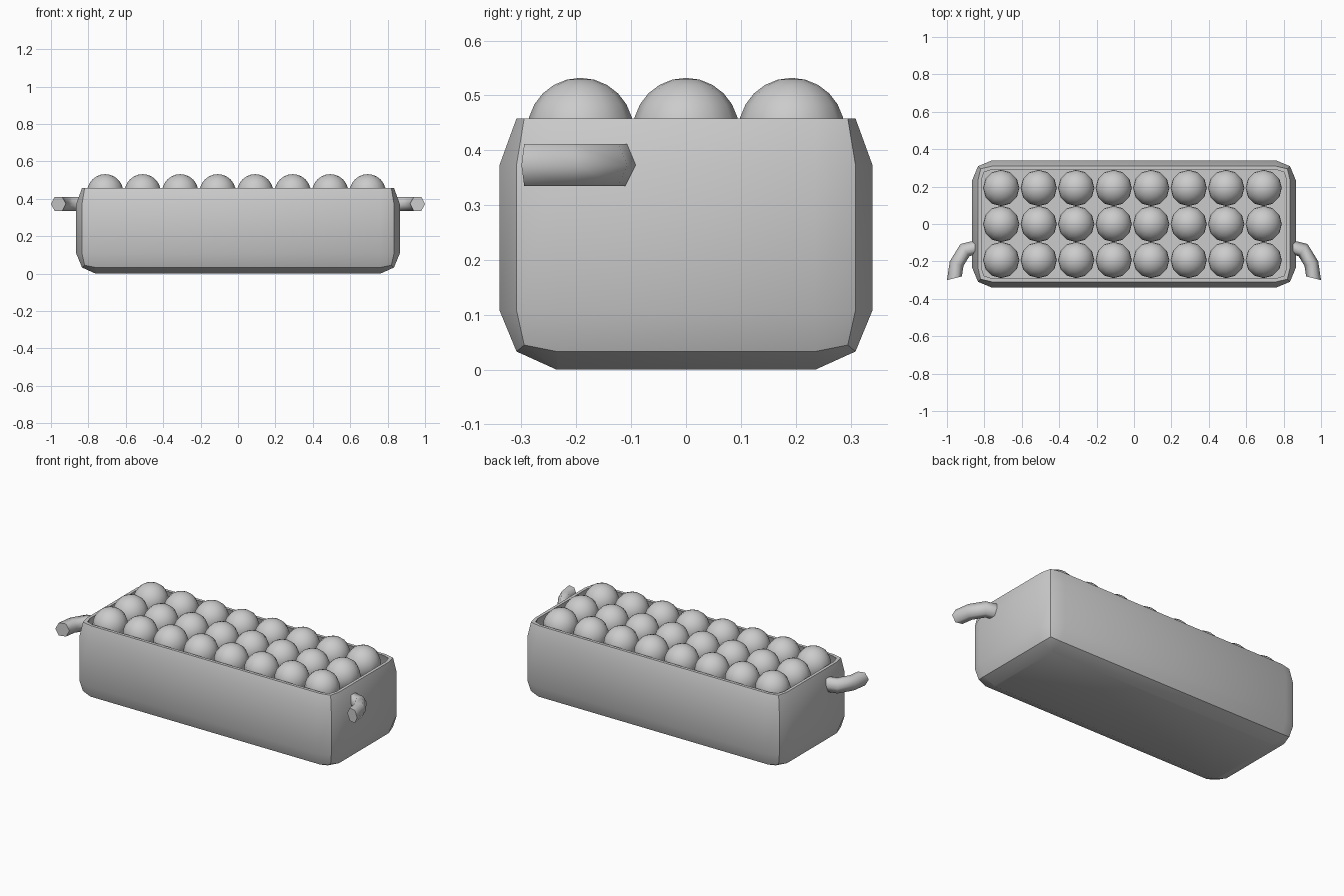
import bpy, bmesh, math

if "Cube" in bpy.data.objects:
    bpy.data.objects.remove(bpy.data.objects["Cube"])

HX, HY, B = 0.865, 0.34, 0.105   # half sizes and edge rounding


def make(name, verts, faces, smooth=None):
    me = bpy.data.meshes.new(name)
    me.from_pydata(verts, [], faces)
    bm = bmesh.new()
    bm.from_mesh(me)
    bmesh.ops.recalc_face_normals(bm, faces=bm.faces)
    bm.to_mesh(me)
    bm.free()
    ob = bpy.data.objects.new(name, me)
    bpy.context.collection.objects.link(ob)
    if smooth:
        bpy.ops.object.select_all(action='DESELECT')
        ob.select_set(True)
        bpy.context.view_layer.objects.active = ob
        bpy.ops.object.shade_smooth_by_angle(angle=math.radians(smooth))
    return ob


def loft(rings, cap_start=True, cap_end=True):
    n = len(rings[0])
    verts = [v for r in rings for v in r]
    faces = [(k*n+i, k*n+(i+1) % n, (k+1)*n+(i+1) % n, (k+1)*n+i)
             for k in range(len(rings)-1) for i in range(n)]
    if cap_start:
        faces.append(tuple(range(n))[::-1])
    if cap_end:
        faces.append(tuple(range((len(rings)-1)*n, len(rings)*n)))
    return verts, faces


# Tub: open rounded box, three points per corner, walls run down to an inner floor
def ring(side, mid, z, zmid=None, b=B):
    zmid = z if zmid is None else zmid
    out = []
    for sx, sy in ((1, 1), (-1, 1), (-1, -1), (1, -1)):
        pts = [(sx*(HX-side), sy*(HY-b), z),
               (sx*(HX-mid), sy*(HY-mid), zmid),
               (sx*(HX-b), sy*(HY-side), z)]
        out += pts if sx*sy > 0 else pts[::-1]
    return out


T = 0.018
rings = [ring(0.104, 0.1045, 0.0),
         ring(0.031, 0.045, 0.033, 0.045),
         ring(0, 0.031, 0.108),
         ring(0, 0.031, 0.373),
         ring(0.031, 0.045, 0.458),
         ring(0.031+T, 0.045+T, 0.458),
         ring(T, 0.031+T, 0.373),
         ring(T, 0.031+T, 0.108),
         ring(0.031+T, 0.045+T, 0.05)]
make("tub", *loft(rings), smooth=30)

# Balls: 8 x 3 grid resting in the tub
R = 0.097
for i in range(8):
    for j in range(3):
        bpy.ops.mesh.primitive_uv_sphere_add(
            segments=12, ring_count=12, radius=R,
            location=(-0.71 + i*0.2005, (j-1)*0.1925, 0.435))
        ball = bpy.context.object
        ball.name = f"ball_{i}_{j}"
        bpy.ops.object.shade_smooth()

# Handles: hexagonal hooks, given as outer and inner edge points in plan
EDGES = [((0.85, -0.088), (0.85, -0.165)),
         ((0.928, -0.107), (0.88, -0.172)),
         ((0.985, -0.20), (0.912, -0.225)),
         ((1.0, -0.30), (0.92, -0.28))]
for side, name in ((1, "handle_right"), (-1, "handle_left")):
    hooks = []
    for o, n in EDGES:
        hex_ring = []
        for k in range(6):
            a = k*math.pi/3
            c = math.cos(a)
            hex_ring.append((side*((o[0]+n[0])/2 + c*(o[0]-n[0])/2),
                             (o[1]+n[1])/2 + c*(o[1]-n[1])/2,
                             0.373 + math.sin(a)*0.044))
        hooks.append(hex_ring)
    make(name, *loft(hooks), smooth=65)
